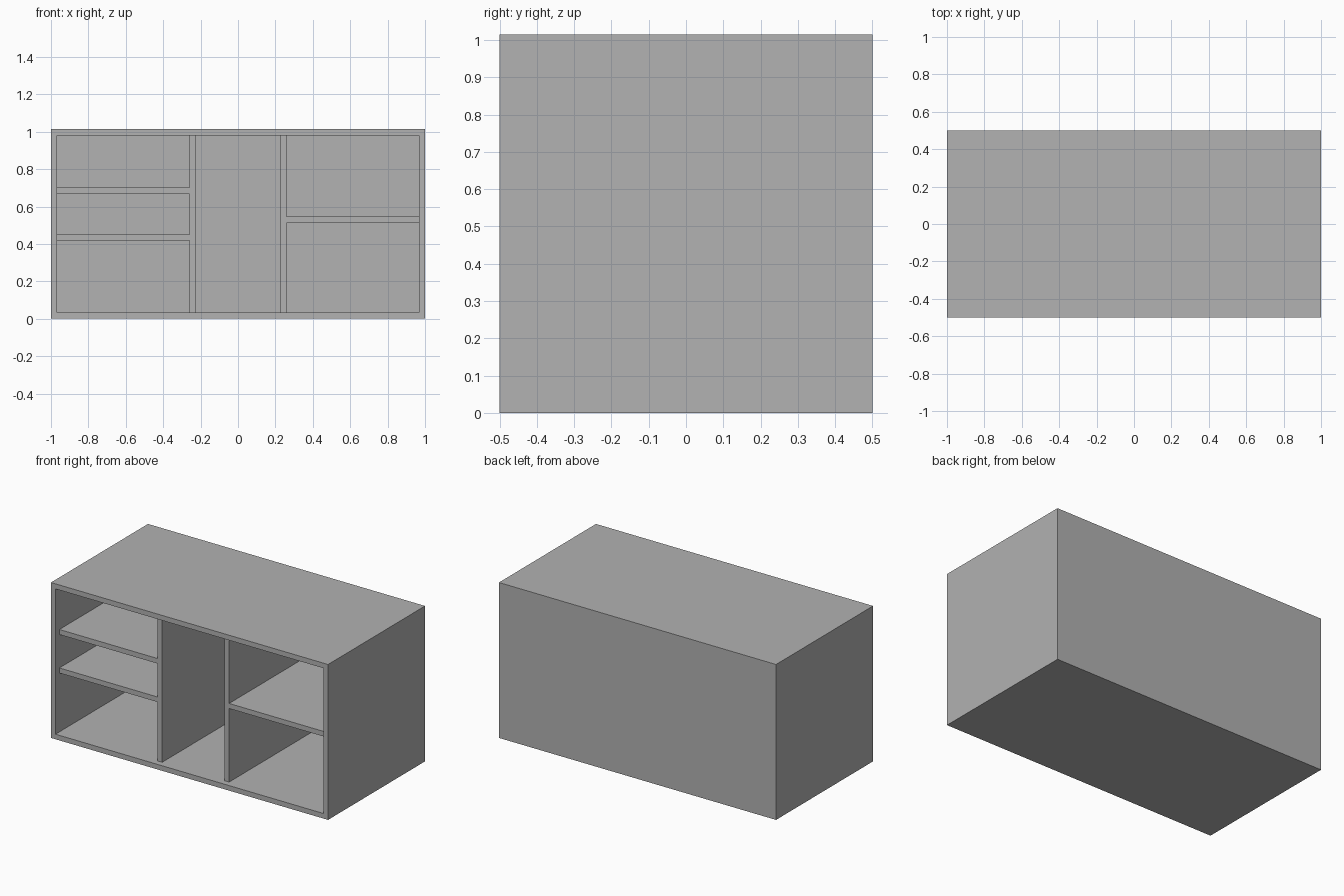
import bpy, bmesh
from mathutils import Vector

cube = bpy.data.objects.get("Cube")
if cube:
    bpy.data.objects.remove(cube, do_unlink=True)

W, D, H = 2.0, 1.0, 1.014   # overall size
T = 0.033                   # board thickness
RECESS = 0.04               # setback of dividers and shelves

# Single grey finish
grey = bpy.data.materials.new("plain_grey")
grey.use_nodes = True
colour = (0.445, 0.445, 0.445, 1)
grey.diffuse_color = colour
grey.node_tree.nodes["Principled BSDF"].inputs["Base Color"].default_value = colour


def box_mesh(lo, hi):
    lo, hi = Vector(lo), Vector(hi)
    bm = bmesh.new()
    bmesh.ops.create_cube(bm, size=1)
    bmesh.ops.scale(bm, vec=hi - lo, verts=bm.verts)
    bmesh.ops.translate(bm, vec=(lo + hi) / 2, verts=bm.verts)
    return bm


def add_object(name, bm):
    mesh = bpy.data.meshes.new(name)
    bm.to_mesh(mesh)
    bm.free()
    mesh.materials.append(grey)
    obj = bpy.data.objects.new(name, mesh)
    bpy.context.collection.objects.link(obj)
    return obj


# Case: a box with its front face inset and pushed in to the back panel
bm = box_mesh((-W / 2, -D / 2, 0), (W / 2, D / 2, H))
bm.normal_update()
front = min(bm.faces, key=lambda f: f.calc_center_median().y)
bmesh.ops.inset_region(bm, faces=[front], thickness=T, use_even_offset=True)
rim = list(front.edges)
pushed = bmesh.ops.extrude_discrete_faces(bm, faces=[front])["faces"][0]
bmesh.ops.translate(bm, vec=(0, D - T, 0), verts=pushed.verts)
bmesh.ops.recalc_face_normals(bm, faces=bm.faces)
add_object("cabinet_case", bm)

# Dividers and shelves, running from the setback to the back panel
y0, y1 = -D / 2 + RECESS, D / 2 - T
inner, div_out, div_in = W / 2 - T, 0.258, 0.225
boards = {
    "right_divider": (-div_out, -div_in, T, H - T),
    "left_divider": (div_in, div_out, T, H - T),
    "right_upper_shelf": (-inner, -div_out, 0.668, 0.701),
    "right_lower_shelf": (-inner, -div_out, 0.417, 0.45),
    "left_shelf": (div_out, inner, 0.513, 0.546),
}
for name, (x0, x1, z0, z1) in boards.items():
    add_object(name, box_mesh((x0, y0, z0), (x1, y1, z1)))
